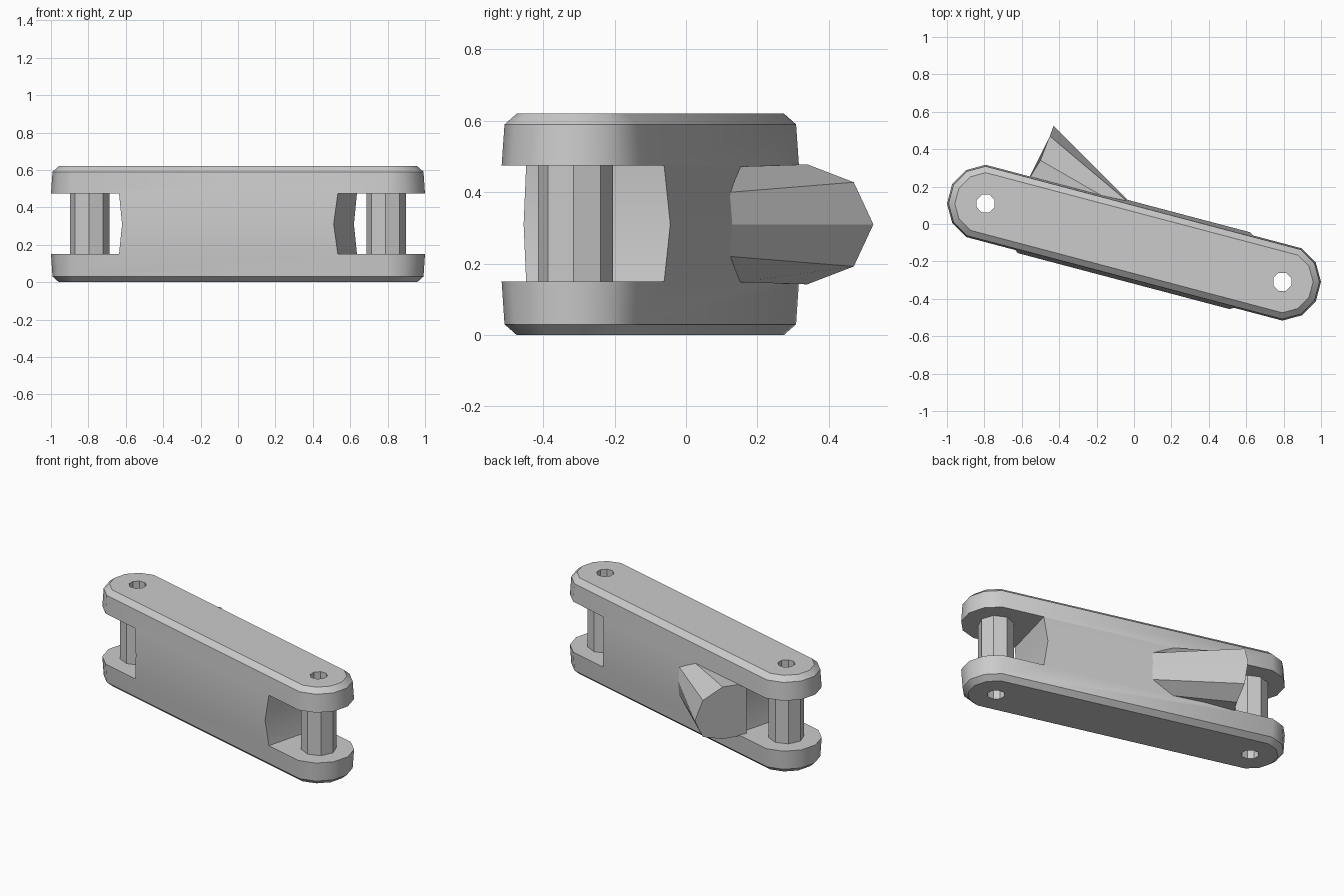
import bpy, bmesh, math
from mathutils import Matrix, Vector

cube = bpy.data.objects.get("Cube")
if cube:
    bpy.data.objects.remove(cube, do_unlink=True)

grey = bpy.data.materials.new("plain_grey")
grey.use_nodes = True
colour = (0.6, 0.6, 0.6, 1)
grey.diffuse_color = colour
grey.node_tree.nodes["Principled BSDF"].inputs["Base Color"].default_value = colour

HALF = 0.82      # distance from the middle to each pin
MID = 0.31       # middle height
frame = Matrix.Translation((0, -0.1, 0)) @ Matrix.Rotation(math.radians(-14.8), 4, 'Z')


def loft(name, rings, matrix=frame, helper=False):
    """Skin a stack of equal closed rings and cap both ends."""
    bm = bmesh.new()
    rows = [[bm.verts.new(matrix @ Vector(p)) for p in ring] for ring in rings]
    for a, b in zip(rows, rows[1:]):
        for i in range(len(a)):
            j = (i + 1) % len(a)
            bm.faces.new((a[i], a[j], b[j], b[i]))
    bm.faces.new(rows[0][::-1])
    bm.faces.new(rows[-1])
    bmesh.ops.recalc_face_normals(bm, faces=bm.faces)
    mesh = bpy.data.meshes.new(name)
    bm.to_mesh(mesh)
    bm.free()
    mesh.materials.append(grey)
    ob = bpy.data.objects.new(name, mesh)
    bpy.context.collection.objects.link(ob)
    ob.hide_render = helper
    return ob


def stadium(r, z):
    """Long outline with six-point rounded ends."""
    return [(s * (HALF + r * math.cos(a)), s * r * math.sin(a), z)
            for s in (1, -1) for a in (math.radians(d) for d in range(-75, 76, 30))]


def octagon(u, r, z, turn):
    return [(u + r * math.cos(a), r * math.sin(a), z)
            for a in (math.radians(turn + 45 * k) for k in range(8))]


def cut(ob, cutters):
    for c in cutters:
        mod = ob.modifiers.new("cut", 'BOOLEAN')
        mod.object = c
        mod.solver = 'EXACT'
        bpy.context.view_layer.objects.active = ob
        bpy.ops.object.modifier_apply(modifier=mod.name)


# Long link body: chamfered rims and a slight bulge at mid height
profile = [(0.165, 0), (0.199, 0.03), (0.207, 0.15), (0.22, MID),
           (0.207, 0.475), (0.199, 0.59), (0.165, 0.62)]
body = loft("link_body", [stadium(r, z) for r, z in profile])

# Slots at both ends, with a shallow V-shaped inner wall, and the pin bores
slots, bores, pins = [], [], []
for side, s in (("left", 1), ("right", -1)):
    slot = [(0.605, 0.15), (1.2, 0.15), (1.2, 0.475), (0.605, 0.475), (0.585, MID)]
    slots.append(loft(side + "_slot_cutter",
                      [[(s * u, v, z) for u, z in slot] for v in (-0.4, 0.4)], helper=True))
    bores.append(loft(side + "_bore_cutter",
                      [octagon(s * HALF, 0.052, z, 37) for z in (-0.1, 0.75)], helper=True))
    pins.append(loft(side + "_pin", [octagon(s * HALF, 0.105, z, 12) for z in (0.15, 0.475)]))
cut(body, slots + bores)
for pin, bore in zip(pins, bores):
    cut(pin, [bore])
for c in slots + bores:
    bpy.data.objects.remove(c, do_unlink=True)

# Wedge-shaped rear catch: plan position of each ridge and its height from the middle
near = [(-0.58, 0.21, 0.165), (-0.50, 0.34, 0.168), (-0.45, 0.47, 0.118), (-0.43, 0.525, 0)]
far = [(-0.27, 0.10, 0.15), (-0.17, 0.15, 0.162), (-0.04, 0.125, 0.09), (-0.02, 0.115, 0)]


def mirrored(half):
    upper = [(x, y, MID + h) for x, y, h in half]
    return upper + [(x, y, MID - h) for x, y, h in half[-2::-1]]


catch = loft("rear_catch", [mirrored(near), mirrored(far)], Matrix())

# Smooth the rounded ends, keep the hard edges
for ob in [body, catch] + pins:
    bpy.ops.object.select_all(action='DESELECT')
    ob.select_set(True)
    bpy.context.view_layer.objects.active = ob
    bpy.ops.object.shade_smooth_by_angle(angle=math.radians(32))
